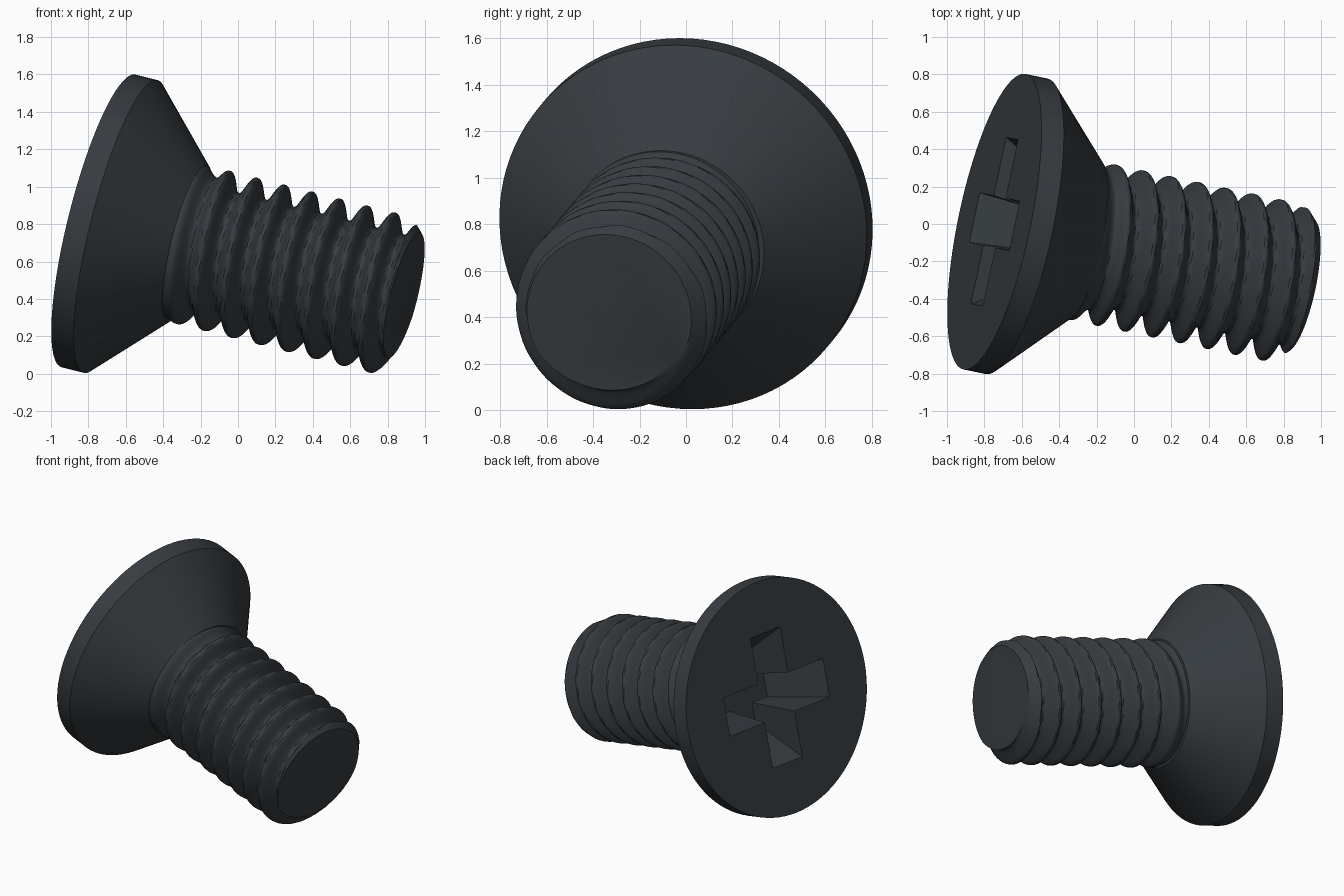
import bpy, bmesh, math
from mathutils import Vector, Matrix

if "Cube" in bpy.data.objects:
    bpy.data.objects.remove(bpy.data.objects["Cube"])

# Dark steel
steel = bpy.data.materials.new("dark_steel")
steel.use_nodes = True
steel.diffuse_color = (0.038, 0.045, 0.052, 1)
steel.node_tree.nodes["Principled BSDF"].inputs["Base Color"].default_value = steel.diffuse_color

# Screw axis: local z runs from the head face to the tip
axis = Vector((0.95, -0.20, -0.24)).normalized()
up = (Vector((0, 0, 1)) - axis * axis.z).normalized()
side = axis.cross(up)
place = Matrix.Translation((-0.746, 0.0125, 0.817)) @ Matrix((up, side, axis)).transposed().to_4x4()

HEAD_R, RIM, NECK = 0.807, 0.125, 0.50
CREST, ROOT, PITCH = 0.432, 0.33, 0.155
TIP, CHAMFER = 1.717, 1.646
SIDES = 96


def smooth(x):
    x = min(max(x, 0), 1)
    return x * x * (3 - 2 * x)


def loft(name, rings):
    """Skin closed rings of points and cap both ends."""
    bm = bmesh.new()
    rows = [[bm.verts.new(p) for p in ring] for ring in rings]
    for a, b in zip(rows, rows[1:]):
        n = len(a)
        for i in range(n):
            j = (i + 1) % n
            bm.faces.new((a[i], a[j], b[j], b[i]))
    bm.faces.new(rows[0][::-1])
    bm.faces.new(rows[-1])
    bmesh.ops.recalc_face_normals(bm, faces=bm.faces)
    mesh = bpy.data.meshes.new(name)
    bm.to_mesh(mesh)
    bm.free()
    mesh.materials.append(steel)
    obj = bpy.data.objects.new(name, mesh)
    bpy.context.collection.objects.link(obj)
    obj.matrix_world = place
    return obj


def turned(name, depths, radius):
    """Ring of points at each depth, radius given by depth and turn angle."""
    rings = []
    for t in depths:
        ring = []
        for i in range(SIDES):
            a = 2 * math.pi * i / SIDES
            r = radius(t, a)
            ring.append((r * math.cos(a), r * math.sin(a), t))
        rings.append(ring)
    return loft(name, rings)


def activate(obj):
    bpy.ops.object.select_all(action="DESELECT")
    obj.select_set(True)
    bpy.context.view_layer.objects.active = obj


# Countersunk head: short rim, then a 45 degree cone
head = turned("countersunk_head", [0, RIM, NECK], lambda t, a: HEAD_R - max(t - RIM, 0))


# Right-handed thread, fading in under the head and chamfered at the tip
def thread_radius(t, a):
    turn = (t - 1.56) / PITCH - a / (2 * math.pi)
    from_crest = abs(turn - round(turn)) * 2
    depth = (CREST - ROOT) * smooth((from_crest - 0.06) / 0.88)
    depth *= 0.15 + 0.85 * smooth((t - NECK + 0.04) / 0.22)
    return min(CREST - depth, CREST - (t - CHAMFER))


START = NECK - 0.04
STEPS = 136
shank = turned("threaded_shank",
               [START + (TIP - START) * k / STEPS for k in range(STEPS + 1)],
               thread_radius)


# Tapered cross recess in the head face
def cross_ring(length, width, t):
    ring = []
    for k in range(4):
        turn = Matrix.Rotation(k * math.pi / 2, 3, "Z")
        for x, y in ((width, -width), (length, -width), (length, width)):
            ring.append(turn @ Vector((x, y, t)))
    return ring


cutter = loft("recess_cutter", [cross_ring(0.47, 0.137, -0.04),
                                cross_ring(0.455, 0.135, 0),
                                cross_ring(0.24, 0.10, 0.38)])
cutter.hide_render = True
cut = head.modifiers.new("recess", "BOOLEAN")
cut.operation = "DIFFERENCE"
cut.solver = "EXACT"
cut.object = cutter
bpy.context.view_layer.update()
activate(head)
bpy.ops.object.modifier_apply(modifier=cut.name)
bpy.data.objects.remove(cutter)

# Smooth turned surfaces, sharp machined edges
for obj in (head, shank):
    activate(obj)
    bpy.ops.object.shade_smooth_by_angle(angle=math.radians(32))
